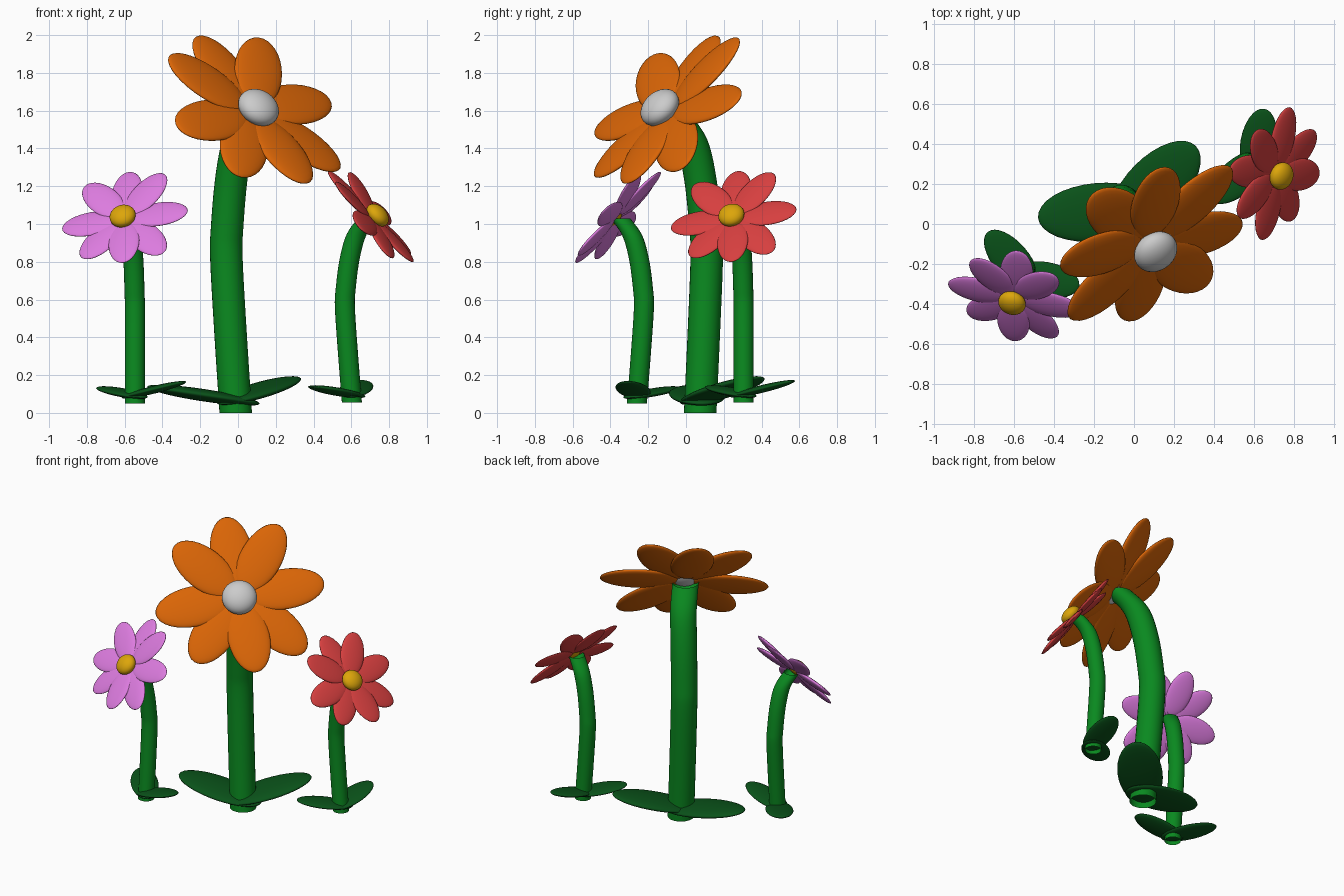
import bpy
import bmesh
from math import radians, sin, cos, tau
from mathutils import Matrix, Vector
from mathutils.geometry import interpolate_bezier

if "Cube" in bpy.data.objects:
    bpy.data.objects.remove(bpy.data.objects["Cube"])


def material(name, rgb):
    m = bpy.data.materials.new(name)
    m.diffuse_color = (*rgb, 1)
    m.use_nodes = True
    m.node_tree.nodes["Principled BSDF"].inputs["Base Color"].default_value = m.diffuse_color
    return m


STEM = material("stem_green", (0.003, 0.25, 0.014))
LEAF = material("leaf_green", (0.003, 0.085, 0.01))
GOLD = material("gold", (0.72, 0.38, 0.003))
ORANGE = material("orange", (0.7, 0.13, 0.002))
PINK = material("pink", (0.72, 0.2, 0.74))
RED = material("red", (0.68, 0.05, 0.05))

# Flower in its own frame: stem path, petal tips, leaf ends
HEAD = Vector((-0.055, -0.105, 0.98))
FACING = Vector((-0.24, -0.70, 0.67)).normalized()
STEM_RADIUS = 0.053
STEM_PATH = [(0, 0, 0), (0, 0.02, 0.25), (0, 0.037, 0.5), (-0.002, 0.033, 0.6),
             (-0.008, 0.012, 0.76), (-0.02, -0.025, 0.89), (-0.052, -0.088, 0.98)]
PETAL_TIPS = [(0.28, -0.175, 1.02), (0.155, 0, 1.215), (-0.03, 0.125, 1.225),
              (-0.26, 0.085, 1.155), (-0.385, -0.04, 0.925), (-0.28, -0.2, 0.77),
              (-0.06, -0.325, 0.745), (0.15, -0.31, 0.795)]
LEAVES = [((0.05, -0.06, 0.03), (-0.187, 0.22, 0.085)),
          ((-0.07, 0.01, 0.03), (0.272, -0.05, 0.115))]


def frame(center, along, up):
    """Matrix with x along the given direction and z close to up."""
    x = along.normalized()
    y = up.cross(x).normalized()
    z = x.cross(y)
    return Matrix.Translation(center) @ Matrix((x, y, z)).transposed().to_4x4()


def ellipsoid(name, matrix, size, mat):
    bpy.ops.mesh.primitive_uv_sphere_add(segments=32, ring_count=16, radius=1)
    ob = bpy.context.object
    ob.name = name
    ob.data.transform(matrix @ Matrix.Diagonal((*size, 1)))
    ob.data.shade_smooth()
    if mat:
        ob.data.materials.append(mat)
    return ob


def blade(name, start, end, up, half_width, half_thick, mat, place):
    start, end = Vector(start), Vector(end)
    m = frame((start + end) / 2, end - start, up)
    size = ((end - start).length / 2, half_width, half_thick)
    ob = ellipsoid(name, m, size, mat)
    ob.data.transform(place)


def smooth_path(points, steps):
    pts = [Vector(p) for p in points]
    path = [pts[0]]
    for i in range(len(pts) - 1):
        before, a, b, after = pts[max(i - 1, 0)], pts[i], pts[i + 1], pts[min(i + 2, len(pts) - 1)]
        path += interpolate_bezier(a, a + (b - before) / 6, b - (after - a) / 6, b, steps)[1:]
    return path


def stem(name, place):
    # Open tube of horizontal rings following the bend
    bm = bmesh.new()
    sides = 24
    circle = [Vector((cos(tau * k / sides), sin(tau * k / sides), 0)) * STEM_RADIUS
              for k in range(sides)]
    rings = [[bm.verts.new(p + c) for c in circle] for p in smooth_path(STEM_PATH, 6)]
    for lo, hi in zip(rings, rings[1:]):
        for k in range(sides):
            n = (k + 1) % sides
            bm.faces.new((lo[k], lo[n], hi[n], hi[k]))
    me = bpy.data.meshes.new(name)
    bm.to_mesh(me)
    bm.free()
    me.transform(place)
    me.shade_smooth()
    me.materials.append(STEM)
    bpy.context.collection.objects.link(bpy.data.objects.new(name, me))


def flower(name, base, angle, scale, petal_mat, centre_mat):
    place = (Matrix.Translation(base) @ Matrix.Rotation(radians(angle), 4, 'Z')
             @ Matrix.Scale(scale, 4))
    stem(name + "_stem", place)
    # Round flower centre, flattened along the facing direction
    ball = ellipsoid(name + "_centre",
                     frame(HEAD + Vector((-0.01, -0.031, 0.012)), Vector((1, 0, 0.36)), FACING),
                     (0.07, 0.07, 0.046), centre_mat)
    ball.data.transform(place)
    # Ring of eight irregular petals
    for i, tip in enumerate(PETAL_TIPS):
        start = HEAD.lerp(Vector(tip), 0.08)
        blade(f"{name}_petal_{i + 1}", start, tip, FACING, 0.084, 0.018, petal_mat, place)
    # Two leaves at the foot
    for i, (a, b) in enumerate(LEAVES):
        blade(f"{name}_leaf_{i + 1}", a, b, Vector((0, 0, 1)), 0.09, 0.02, LEAF, place)


flower("large_flower", (-0.012, 0.075, 0), 55, 1.63, ORANGE, None)
flower("left_flower", (-0.546, -0.26, 0.05), 0, 1, PINK, GOLD)
flower("right_flower", (0.603, 0.305, 0.055), 90, 1, RED, GOLD)
